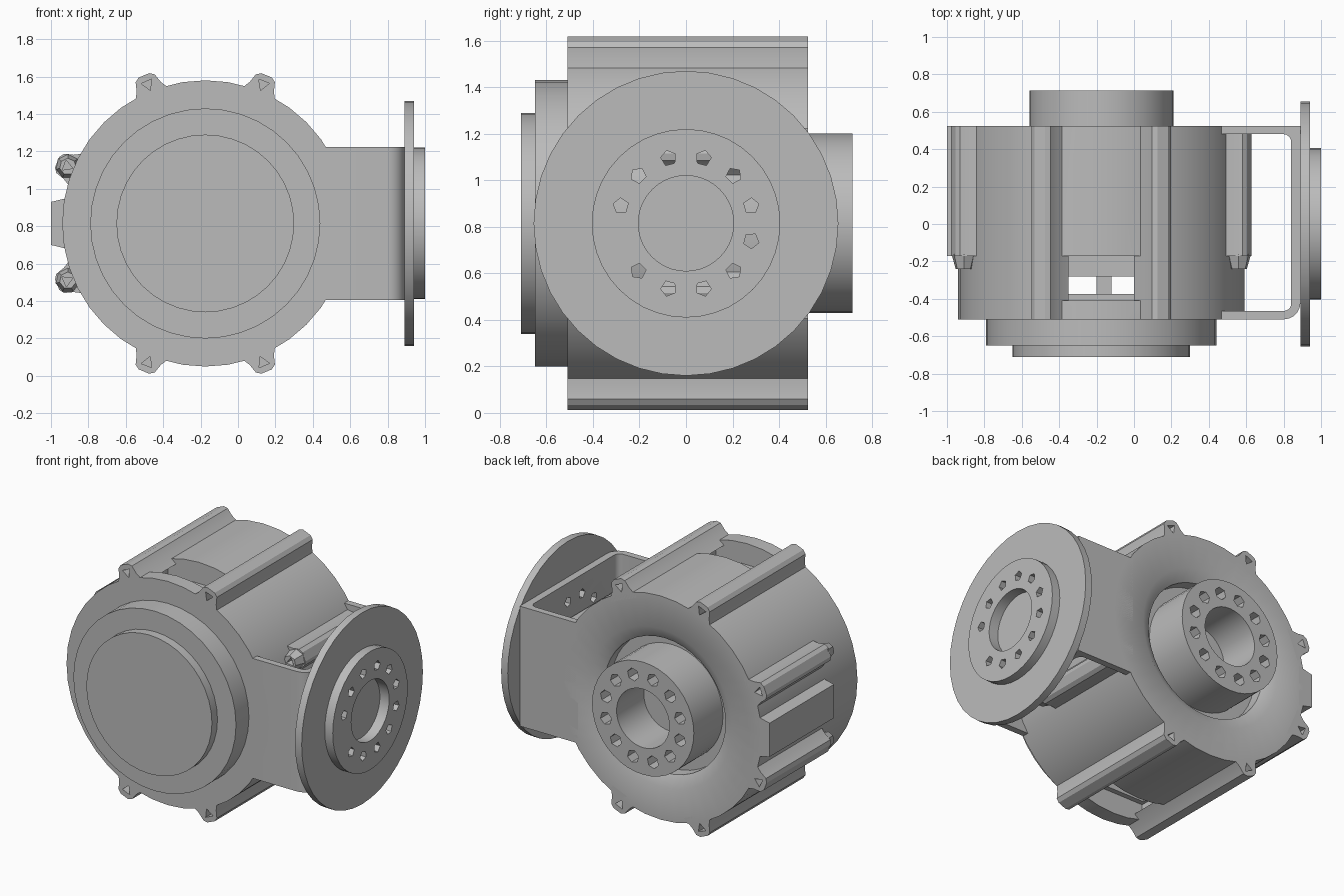
import bpy, bmesh, math
from mathutils import Vector, Matrix

if "Cube" in bpy.data.objects:
    bpy.data.objects.remove(bpy.data.objects["Cube"], do_unlink=True)

CX, CZ = -0.175, 0.815            # drum axis
FRONT, BACK, STEP = -0.51, 0.525, -0.17

grey = bpy.data.materials.new("machined grey")
grey.use_nodes = True
grey.diffuse_color = (0.5, 0.5, 0.5, 1)
grey.node_tree.nodes["Principled BSDF"].inputs["Base Color"].default_value = (0.5, 0.5, 0.5, 1)


def finish(name, bm):
    bmesh.ops.recalc_face_normals(bm, faces=bm.faces)
    mesh = bpy.data.meshes.new(name)
    bm.to_mesh(mesh)
    bm.free()
    mesh.materials.append(grey)
    obj = bpy.data.objects.new(name, mesh)
    bpy.context.collection.objects.link(obj)
    return obj


def revolve(name, profile, centre, axis, radial, steps=40):
    """Spin (radius, height) points, starting and ending on the axis."""
    bm = bmesh.new()
    c, a, d = Vector(centre), Vector(axis), Vector(radial)
    vs = [bm.verts.new(c + d * r + a * h) for r, h in profile]
    es = [bm.edges.new(pair) for pair in zip(vs, vs[1:])]
    bmesh.ops.spin(bm, geom=vs + es, cent=c, axis=a, angle=math.tau, steps=steps)
    bmesh.ops.remove_doubles(bm, verts=bm.verts, dist=0.0005)
    return finish(name, bm)


def prism(name, pts, origin, u, v, sweep):
    """Extrude a flat outline, drawn along u and v, by the sweep vector."""
    bm = bmesh.new()
    o, u, v = Vector(origin), Vector(u), Vector(v)
    face = bm.faces.new([bm.verts.new(o + u * a + v * b) for a, b in pts])
    new = bmesh.ops.extrude_face_region(bm, geom=[face])["geom"]
    bmesh.ops.translate(bm, vec=sweep, verts=[g for g in new if isinstance(g, bmesh.types.BMVert)])
    return finish(name, bm)


def box(name, lo, hi):
    w, d, h = (b - a for a, b in zip(lo, hi))
    return prism(name, [(0, 0), (w, 0), (w, d), (0, d)], lo, (1, 0, 0), (0, 1, 0), (0, 0, h))


def ngon(radius, sides, turn=0.0, cx=0.0, cy=0.0):
    return [(cx + radius * math.cos(turn + math.tau * i / sides),
             cy + radius * math.sin(turn + math.tau * i / sides)) for i in range(sides)]


def arc(cx, cy, r, a0, a1, n=5):
    return [(cx + r * math.cos(math.radians(a0 + (a1 - a0) * i / n)),
             cy + r * math.sin(math.radians(a0 + (a1 - a0) * i / n))) for i in range(n + 1)]


def cut(targets, cutter):
    """Subtract a cutter from each target, then discard it."""
    cutter.hide_render = True
    for obj in targets:
        bpy.context.view_layer.objects.active = obj
        mod = obj.modifiers.new("cut", 'BOOLEAN')
        mod.operation, mod.solver, mod.object = 'DIFFERENCE', 'EXACT', cutter
        bpy.ops.object.modifier_apply(modifier=mod.name)
    bpy.data.objects.remove(cutter, do_unlink=True)


parts = []

# Drum with stepped front cap, rear recess and hub
drum = revolve("drum_housing", [
    (0, -.71), (.475, -.71), (.475, -.65), (.615, -.65), (.615, FRONT), (.765, FRONT),
    (.765, BACK), (.54, BACK), (.46, .48), (.46, .4), (.385, .4), (.385, .715),
    (.2, .715), (.2, .42), (0, .42)], (CX, 0, CZ), (0, 1, 0), (1, 0, 0))
parts.append(drum)

# Windows at the top and bottom, joined by a slot through the drum
for side in (-1, 1):
    z0, z1 = sorted((CZ + side * .62, CZ + side * 1.0))
    cut([drum], box("window_cutter", (-.41, -.41, z0), (.06, STEP, z1)))
cut([drum], box("slot_cutter", (-.39, -.375, -.1), (.03, -.28, 1.8)))
parts.append(box("inner_post", (-.2, -.38, .5), (-.12, -.27, 1.2)))

# Bolt circle on the rear hub
for i in range(12):
    a = math.radians(15 + 30 * i)
    cut([drum], prism("hub_bolt_cutter", ngon(.043, 6, a),
                      (CX + .29 * math.cos(a), .62, CZ + .29 * math.sin(a)),
                      (1, 0, 0), (0, 0, 1), (0, .2, 0)))

# Screw ribs round the drum; those at the sides stop at the step
RIB = [(-.11, .72), (-.07, .79), (-.055, .84), (-.03, .857),
       (.03, .857), (.055, .84), (.07, .79), (.11, .72)]
for i in range(8):
    a = math.radians(22.5 + 45 * i)
    out = Vector((math.cos(a), 0, math.sin(a)))
    along = Vector((-out.z, 0, out.x))
    centre = Vector((CX, 0, CZ))
    full = abs(out.z) > abs(out.x)
    start = FRONT if full else STEP
    rib = prism("screw_rib", RIB, centre + Vector((0, start, 0)), along, out, (0, BACK - start, 0))
    ends = [BACK - .08]
    if full:
        ends.append(FRONT - .02)
    else:
        # Tapered screw boss at the short rib's front end
        bm = bmesh.new()
        place = Matrix.Translation(centre + out * .795 + Vector((0, STEP - .03, 0)))
        bmesh.ops.create_cone(bm, cap_ends=True, segments=7, radius1=.068, radius2=.045, depth=.08,
                              matrix=place @ Matrix.Rotation(math.pi / 2, 4, 'X'))
        boss = finish("screw_boss", bm)
        cut([boss], prism("boss_cutter", ngon(.033, 3, .5), centre + out * .8 + Vector((0, -.3, 0)),
                          along, out, (0, .11, 0)))
        parts.append(boss)
    for y in ends:
        cut([rib], prism("screw_cutter", ngon(.035, 3, .5), centre + out * .805 + Vector((0, y, 0)),
                         along, out, (0, .1, 0)))
    parts.append(rib)

# Flat pad on the drum's right side
parts.append(prism("side_pad", [(-.14, .72), (-.115, .825), (.115, .825), (.14, .72)],
                   (CX, STEP, CZ), (0, 0, 1), (-1, 0, 0), (0, BACK - STEP, 0)))

# U-shaped bracket holding the flange
outline = [(.45, FRONT)] + arc(.80, -.42, .09, -90, 0) + [(.89, BACK), (.45, BACK), (.45, .48)]
outline += arc(.80, .44, .04, 90, 0) + arc(.80, -.425, .04, 0, -90) + [(.45, -.465)]
bracket = prism("side_bracket", outline, (0, 0, .405), (1, 0, 0), (0, 1, 0), (0, 0, .82))
parts.append(bracket)

# Round output flange with raised boss and shallow bore
flange = revolve("output_flange", [
    (0, .89), (.655, .89), (.655, .94), (.405, .94), (.405, 1), (.205, 1), (.205, .93), (0, .93)],
    (0, 0, CZ), (1, 0, 0), (0, 1, 0))
parts.append(flange)
for i in range(12):
    if i == 6:
        continue
    a = math.radians(15 + 30 * i)
    cut([flange, bracket], prism("flange_bolt_cutter", ngon(.034, 5, a),
                                 (.8, .29 * math.cos(a), CZ + .29 * math.sin(a)),
                                 (0, 1, 0), (0, 0, 1), (.3, 0, 0)))

# Smooth the round faces, keep the edges crisp
bpy.ops.object.select_all(action='DESELECT')
for obj in parts:
    obj.select_set(True)
bpy.context.view_layer.objects.active = drum
bpy.ops.object.shade_smooth_by_angle(angle=math.radians(30))
